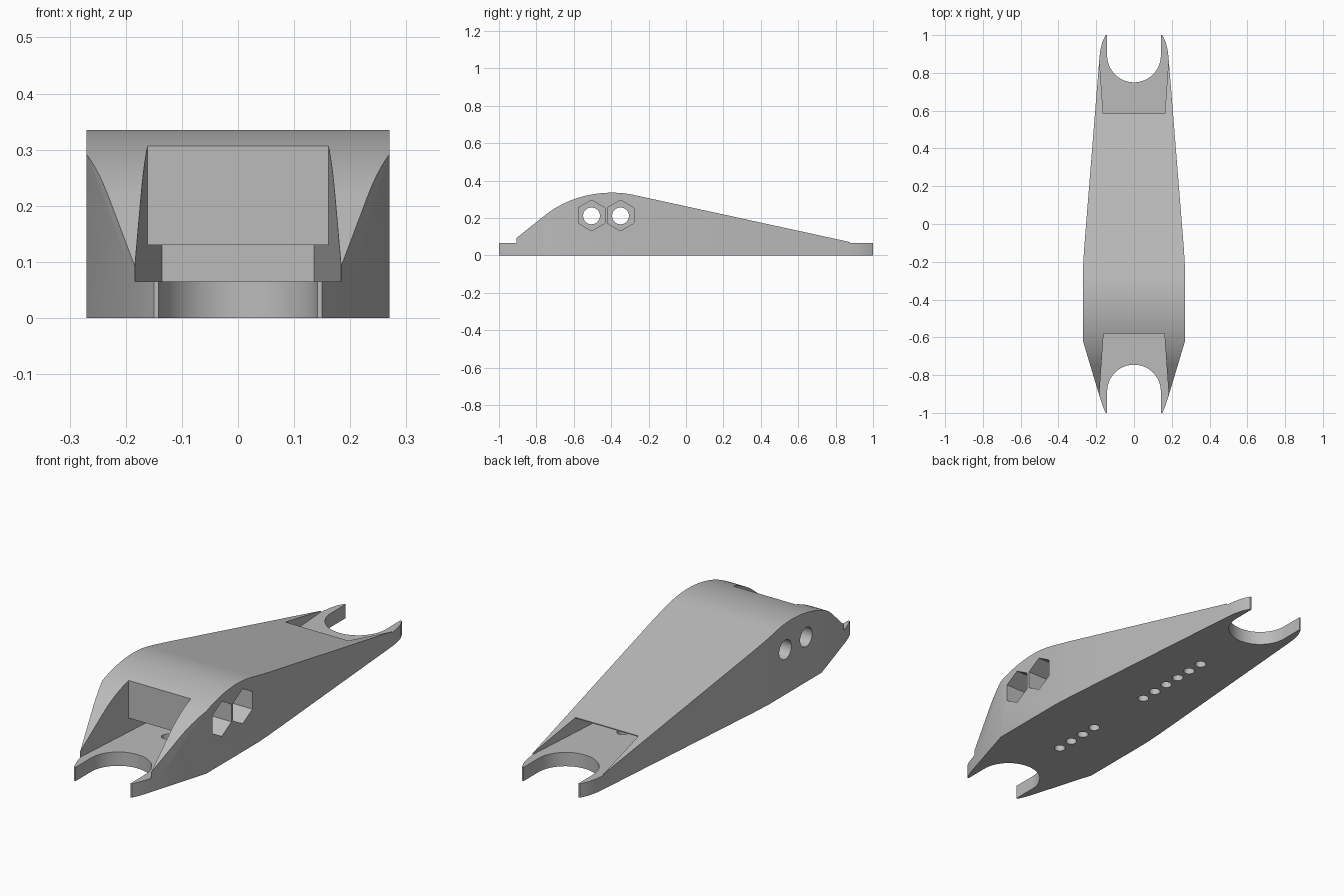
import bpy, bmesh, math

if "Cube" in bpy.data.objects:
    bpy.data.objects.remove(bpy.data.objects["Cube"], do_unlink=True)

grey = bpy.data.materials.new("light_grey")
grey.use_nodes = True
colour = (0.5, 0.5, 0.5, 1)
grey.diffuse_color = colour
grey.node_tree.nodes["Principled BSDF"].inputs["Base Color"].default_value = colour


def prism(name, outline, low, high, axis="z"):
    """Extrude an outline: (x, y) along z, or (y, z) along x."""
    bm = bmesh.new()
    place = (lambda a, b, h: (a, b, h)) if axis == "z" else (lambda a, b, h: (h, a, b))
    rings = [[bm.verts.new(place(a, b, h)) for a, b in outline] for h in (low, high)]
    bm.faces.new(rings[0])
    bm.faces.new(rings[1])
    n = len(outline)
    for i in range(n):
        j = (i + 1) % n
        bm.faces.new((rings[0][i], rings[0][j], rings[1][j], rings[1][i]))
    bmesh.ops.recalc_face_normals(bm, faces=bm.faces)
    mesh = bpy.data.meshes.new(name)
    bm.to_mesh(mesh)
    bm.free()
    mesh.materials.append(grey)
    ob = bpy.data.objects.new(name, mesh)
    bpy.context.collection.objects.link(ob)
    return ob


def combine(target, cutter, operation="DIFFERENCE"):
    bpy.context.view_layer.objects.active = target
    mod = target.modifiers.new("cut", "BOOLEAN")
    mod.object, mod.operation, mod.solver = cutter, operation, "EXACT"
    bpy.ops.object.modifier_apply(modifier=mod.name)
    bpy.data.objects.remove(cutter, do_unlink=True)


def arc(cx, cy, r, start, end, n):
    angles = [math.radians(start + (end - start) * i / n) for i in range(n + 1)]
    return [(cx + r * math.cos(t), cy + r * math.sin(t)) for t in angles]


def circle(cx, cy, r, n, start=0):
    return arc(cx, cy, r, start, start + 360, n)[:-1]


def bezier(p, n):
    points = []
    for i in range(n + 1):
        t = i / n
        w = ((1 - t) ** 3, 3 * t * (1 - t) ** 2, 3 * t * t * (1 - t), t ** 3)
        points.append(tuple(sum(k * q[c] for k, q in zip(w, p)) for c in (0, 1)))
    return points


# Body: plan outline intersected with the humped side profile
half = [(0.15, -1), (0.163, -0.97), (0.172, -0.945), (0.18, -0.92), (0.27, -0.62),
        (0.27, -0.23), (0.264, -0.13), (0.183, 0.88), (0.178, 0.92), (0.167, 0.965), (0.15, 1)]
body = prism("arm_body", half + [(-x, y) for x, y in reversed(half)], -0.5, 1)
hump = bezier([(-0.75, 0.217), (-0.61, 0.328), (-0.42, 0.354), (-0.28, 0.323)], 32)
profile = [(-1.1, 0), (-1.1, 0.066), (-0.94, 0.066)] + hump + [(0.9, 0.066), (1.1, 0.066), (1.1, 0)]
combine(body, prism("profile", profile, -1, 1, "x"), "INTERSECT")

# End pockets: open at the top near the tip, continuing inwards as a low tapered slot
FLOOR, CEILING = 0.065, 0.13
for end, wall, inner, width, slot_y in ((-1, 0.58, 0.22, 0.161, 0.887), (1, 0.585, 0, 0.163, 0.892)):
    step = [(1.1, FLOOR), (inner, FLOOR), (inner, CEILING), (wall, CEILING), (wall, 0.6), (1.1, 0.6)]
    pocket = prism("pocket", [(end * y, z) for y, z in step], -1, 1, "x")
    wi, wo = (width + 0.07 * (y - wall) for y in (inner - 0.1, 1.2))
    taper = [(-wi, end * (inner - 0.1)), (wi, end * (inner - 0.1)), (wo, end * 1.2), (-wo, end * 1.2)]
    combine(pocket, prism("taper", taper, -1, 1), "INTERSECT")
    combine(body, pocket)
    # Round-bottomed fork at the tip
    fork = [(x, end * y) for x, y in [(0.142, 1.2)] + arc(0, slot_y, 0.142, 0, -180, 40) + [(-0.142, 1.2)]]
    combine(body, prism("fork", fork, -0.2, 0.6))

# Row of drain holes through the floor of each slot
for first, count in ((-0.525, 4), (0.065, 6)):
    for i in range(count):
        combine(body, prism("floor_hole", circle(0, first + i * 0.081, 0.025, 24), -0.1, 0.1))

# Cross bolts with hexagonal nut pockets on the left side
for y in (-0.505, -0.35):
    combine(body, prism("bolt_hole", circle(y, 0.211, 0.045, 32), -1, 1, "x"))
    combine(body, prism("nut_pocket", circle(y, 0.213, 0.082, 6, 30), 0.05, 1, "x"))

bpy.ops.object.select_all(action="DESELECT")
body.select_set(True)
bpy.context.view_layer.objects.active = body
bpy.ops.object.shade_smooth_by_angle(angle=math.radians(18))
